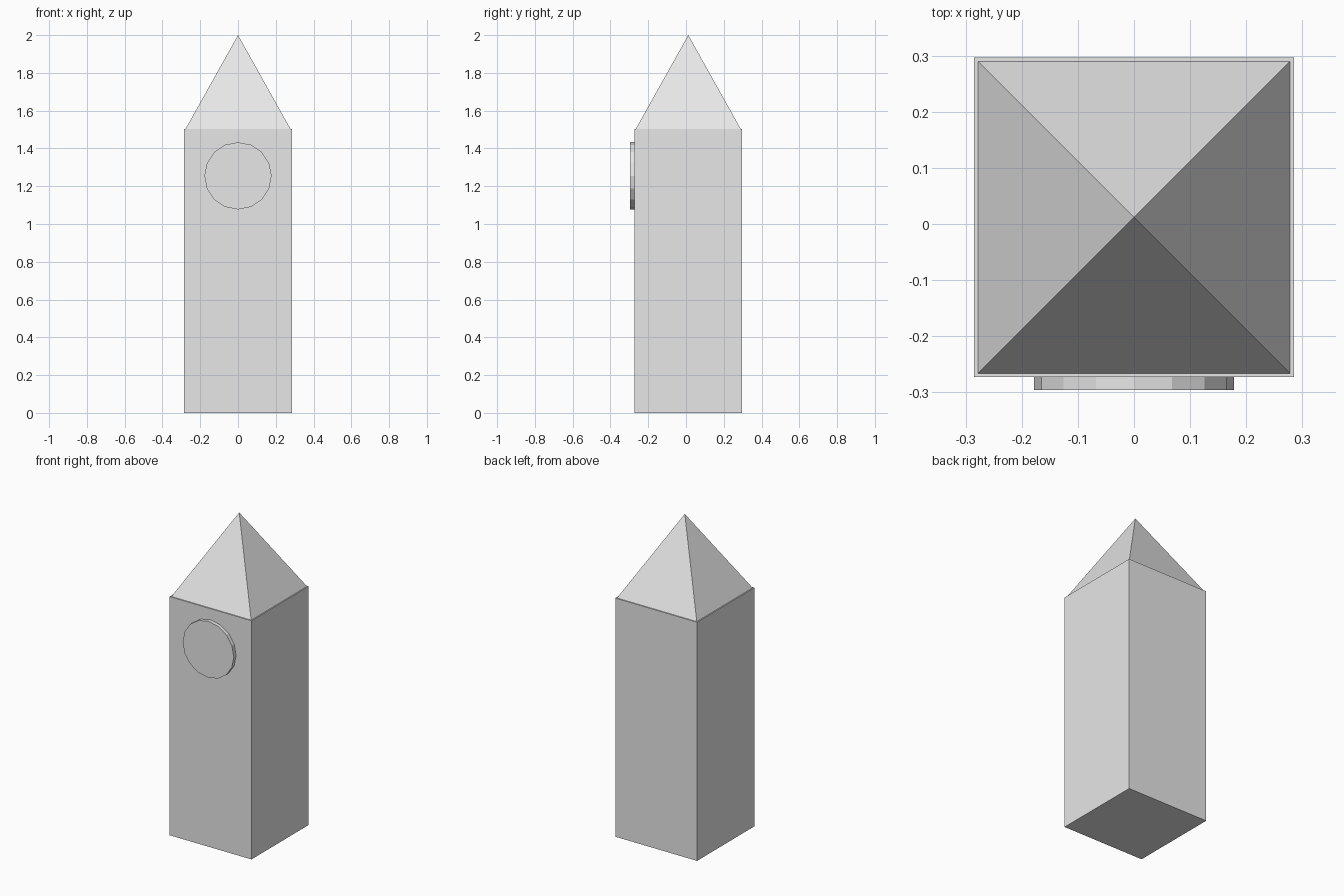
import bpy, math

if "Cube" in bpy.data.objects:
    bpy.data.objects.remove(bpy.data.objects["Cube"])

CY = 0.012      # tower axis in y
TOP = 1.503     # top of the tower shaft

mat = bpy.data.materials.new("light grey")
mat.diffuse_color = (0.8, 0.8, 0.8, 1)
mat.use_nodes = True
mat.node_tree.nodes["Principled BSDF"].inputs["Base Color"].default_value = mat.diffuse_color

def finish(name):
    ob = bpy.context.object
    ob.name = name
    ob.data.materials.append(mat)
    return ob

# square shaft
bpy.ops.mesh.primitive_cube_add(size=1, location=(0, CY, TOP / 2))
shaft = finish("tower_shaft")
shaft.scale = (0.57, 0.57, TOP)

# pyramid roof, slightly inset from the shaft edge
bpy.ops.mesh.primitive_cone_add(vertices=4, radius1=0.278 * math.sqrt(2), radius2=0,
                                depth=2 - TOP, location=(0, CY, (2 + TOP) / 2),
                                rotation=(0, 0, math.pi / 4))
finish("pyramid_roof")

# round clock plate on the front
bpy.ops.mesh.primitive_cylinder_add(vertices=16, radius=0.178, depth=0.026,
                                    location=(0, -0.283, 1.255),
                                    rotation=(math.pi / 2, 0, 0))
finish("clock_face")
